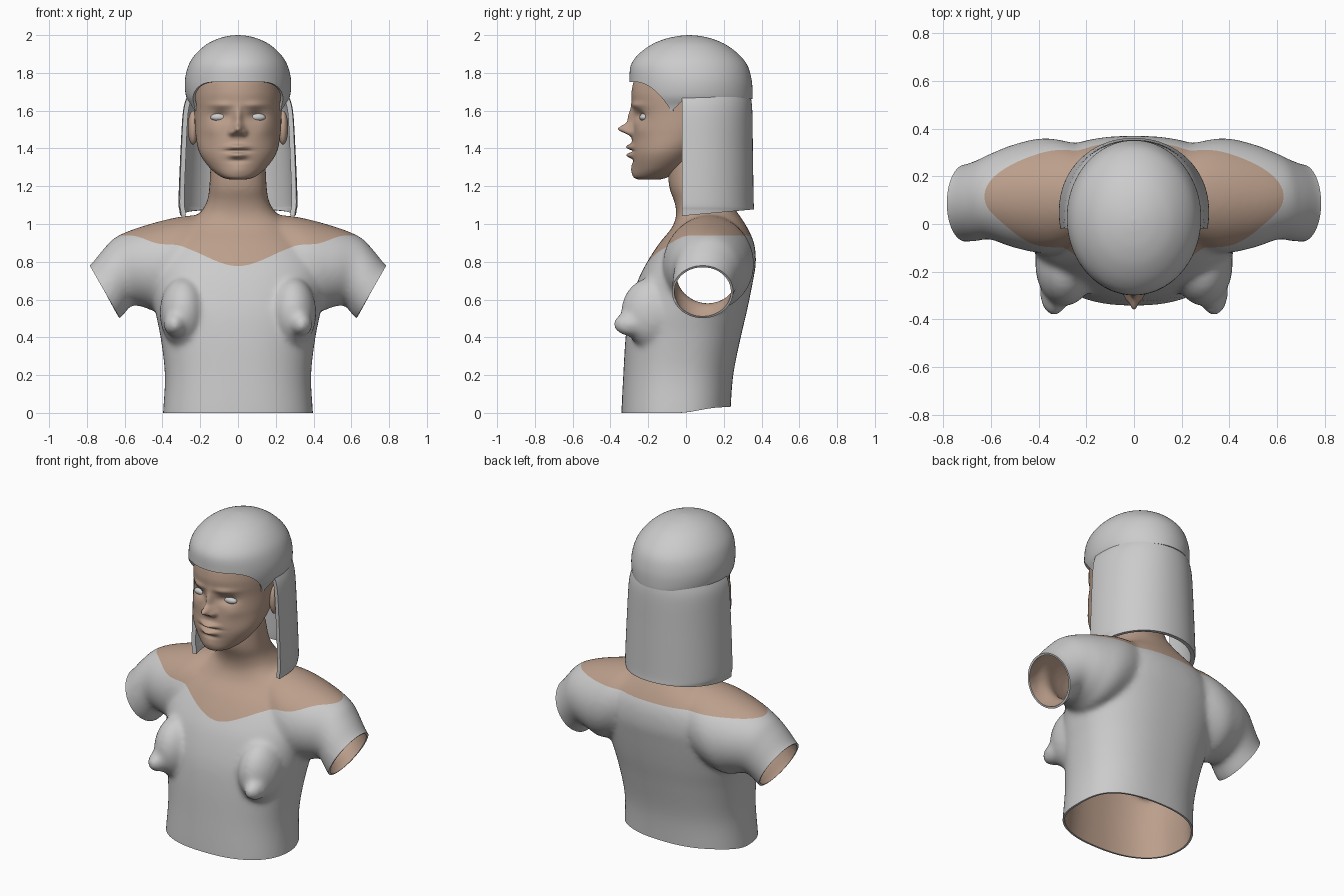
import bpy, bmesh, math
from mathutils import Vector

cube = bpy.data.objects.get("Cube")
if cube:
    bpy.data.objects.remove(cube, do_unlink=True)


def material(name, rgb):
    m = bpy.data.materials.new(name)
    m.use_nodes = True
    m.diffuse_color = (*rgb, 1)
    m.node_tree.nodes["Principled BSDF"].inputs["Base Color"].default_value = (*rgb, 1)
    return m


GREY = material("light grey", (0.6, 0.6, 0.6))
SKIN = material("skin", (0.5, 0.345, 0.26))


def ease(t):
    t = max(0.0, min(1.0, t))
    return t * t * (3 - 2 * t)


# Cross-sections are (centre, half axis u, half axis v)
def level(z, half_width, front, back):
    return (Vector((0, (front + back) / 2, z)), Vector((half_width, 0, 0)),
            Vector((0, (back - front) / 2, 0)))


def sleeve(side, top, bottom, front, back):
    t = Vector((side * top[0], 0, top[1]))
    b = Vector((side * bottom[0], 0, bottom[1]))
    mid = Vector((0, (front + back) / 2, 0))
    return ((t + b) / 2 + mid, Vector((0, (back - front) / 2, 0)), (t - b) / 2)


def spline(p0, p1, p2, p3, t):
    return 0.5 * (2 * p1 + (p2 - p0) * t + (2 * p0 - 5 * p1 + 4 * p2 - p3) * t * t
                  + (3 * p1 - p0 - 3 * p2 + p3) * t ** 3)


def loft(bm, sections, sides=96, steps=6, power=2.0, caps=(True, True)):
    """Skin a smooth tube through the cross-sections."""
    last = len(sections) - 1
    rings = []
    for k in range(last * steps + 1):
        i = min(k // steps, last - 1)
        t = k / steps - i
        ids = [max(i - 1, 0), i, i + 1, min(i + 2, last)]
        c, u, v = [spline(*[sections[j][a] for j in ids], t) for a in range(3)]
        ring = []
        for s in range(sides):
            ang = math.tau * s / sides
            cs, sn = math.cos(ang), math.sin(ang)
            ring.append(bm.verts.new(
                c + u * math.copysign(abs(cs) ** (2 / power), cs)
                + v * math.copysign(abs(sn) ** (2 / power), sn)))
        rings.append(ring)
    faces = []
    for a, b in zip(rings, rings[1:]):
        for s in range(sides):
            n = (s + 1) % sides
            faces.append(bm.faces.new((a[s], a[n], b[n], b[s])))
    for use, ring in zip(caps, (rings[0], rings[-1])):
        if use:
            faces.append(bm.faces.new(ring))
    bmesh.ops.recalc_face_normals(bm, faces=faces)


def ellipsoid(bm, centre, radii):
    made = bmesh.ops.create_uvsphere(bm, u_segments=24, v_segments=16, radius=1)["verts"]
    for v in made:
        v.co = Vector(c + r * p for c, r, p in zip(centre, radii, v.co))


def score(bm, field):
    """Cut new edges along the zero line of a field."""
    new = []
    for e in list(bm.edges):
        a, b = field(e.verts[0].co), field(e.verts[1].co)
        if a * b < 0:
            new.append(bmesh.utils.edge_split(e, e.verts[0], a / (a - b))[1])
    bmesh.ops.connect_verts(bm, verts=new)


def trim(bm, field):
    score(bm, field)
    gone = [f for f in bm.faces if field(f.calc_center_median()) < 0]
    bmesh.ops.delete(bm, geom=gone, context='FACES')


def finish(name, bm, mats, thickness=0):
    mesh = bpy.data.meshes.new(name)
    for f in bm.faces:
        f.smooth = True
    bm.to_mesh(mesh)
    bm.free()
    for m in mats:
        mesh.materials.append(m)
    ob = bpy.data.objects.new(name, mesh)
    bpy.context.collection.objects.link(ob)
    if thickness:
        mod = ob.modifiers.new("shell", 'SOLIDIFY')
        mod.thickness = thickness
        mod.offset = -1
        mod.material_offset = len(mats) - 1
        split = ob.modifiers.new("crisp rim", 'EDGE_SPLIT')
        split.split_angle = math.radians(50)
    return ob


# Torso: chest, shoulders and bust blended into one skin
bm = bmesh.new()
loft(bm, [level(*s) for s in (
    (-0.08, 0.4, -0.34, 0.23), (0, 0.397, -0.342, 0.235), (0.2, 0.387, -0.332, 0.25),
    (0.4, 0.41, -0.32, 0.29), (0.55, 0.44, -0.3, 0.325), (0.7, 0.46, -0.255, 0.355),
    (0.8, 0.45, -0.205, 0.37), (0.9, 0.4, -0.14, 0.36), (0.98, 0.31, -0.075, 0.325),
    (1.05, 0.21, -0.052, 0.28), (1.12, 0.165, -0.062, 0.23), (1.2, 0.152, -0.09, 0.18),
    (1.35, 0.145, -0.1, 0.14))], power=2.35)
for side in (-1, 1):
    loft(bm, [sleeve(side, *s) for s in (
        ((0.12, 1.05), (0.25, 0.6), -0.06, 0.32), ((0.3, 1.04), (0.42, 0.54), -0.12, 0.36),
        ((0.5, 0.99), (0.5, 0.56), -0.1, 0.335), ((0.64, 0.935), (0.56, 0.57), -0.065, 0.295),
        ((0.71, 0.87), (0.59, 0.54), -0.07, 0.27), ((0.785, 0.78), (0.625, 0.5), -0.075, 0.25),
        ((0.85, 0.74), (0.69, 0.46), -0.075, 0.25))], sides=64)
    ellipsoid(bm, (side * 0.29, -0.17, 0.53), (0.125, 0.175, 0.19))
    ellipsoid(bm, (side * 0.335, -0.29, 0.47), (0.06, 0.095, 0.065))
blank = finish("torso_blank", bm, [])
remesh = blank.modifiers.new("blend", 'REMESH')
remesh.mode = 'VOXEL'
remesh.voxel_size = 0.014
soften = blank.modifiers.new("soften", 'SMOOTH')
soften.factor = 0.5
soften.iterations = 14
bpy.context.view_layer.update()
blended = blank.evaluated_get(bpy.context.evaluated_depsgraph_get())
bm = bmesh.new()
bm.from_mesh(blended.to_mesh())
bpy.data.objects.remove(blank, do_unlink=True)


def cuff(p):
    if abs(p.x) < 0.55:
        return 1
    return -0.868 * (abs(p.x) - 0.705) + 0.496 * (p.z - 0.64)


def hem(p):
    return p.z - 0.03 * ease((p.y + 0.05) / 0.25)


def neckline(p):
    x = abs(p.x)
    front = 0.777 + 0.112 * ease(x / 0.36) + 0.045 * ease((x - 0.4) / 0.25)
    return p.z - front - (0.94 - front) * ease((p.y + 0.12) / 0.16)


trim(bm, cuff)
trim(bm, hem)
score(bm, neckline)
for f in bm.faces:
    f.material_index = int(neckline(f.calc_center_median()) > 0)
finish("torso_and_top", bm, [GREY, SKIN], 0.012)

# Head, with the features pushed out of or into the front
bm = bmesh.new()
loft(bm, [level(*s) for s in (
    (1.235, 0.04, -0.25, -0.14), (1.25, 0.09, -0.277, -0.09), (1.3, 0.152, -0.283, 0),
    (1.38, 0.205, -0.288, 0.09), (1.48, 0.225, -0.284, 0.2), (1.58, 0.23, -0.278, 0.25),
    (1.7, 0.228, -0.288, 0.27), (1.8, 0.2, -0.25, 0.25), (1.9, 0.1, -0.12, 0.14))],
    sides=160, steps=14)
features = (  # x, z, width, height, push
    (0, 1.56, 0.022, 0.055, -0.03), (0, 1.502, 0.027, 0.026, -0.068),
    (0.032, 1.484, 0.016, 0.017, -0.028), (0, 1.408, 0.05, 0.014, -0.032),
    (0, 1.364, 0.042, 0.014, -0.03), (0, 1.386, 0.06, 0.006, 0.014),
    (0, 1.335, 0.05, 0.012, 0.008), (0, 1.285, 0.05, 0.03, -0.008),
    (0.095, 1.572, 0.045, 0.026, 0.026), (0.09, 1.63, 0.06, 0.016, -0.012),
    (0.14, 1.5, 0.045, 0.04, -0.008))
for v in bm.verts:
    if v.co.y < -0.05:
        x, z = abs(v.co.x), v.co.z
        v.co.y += sum(d * math.exp(-((x - cx) / w) ** 2 - ((z - cz) / h) ** 2)
                      for cx, cz, w, h, d in features)
finish("head", bm, [SKIN])

# Eyes and ears
for side, label in ((1, "left"), (-1, "right")):
    bm = bmesh.new()
    ellipsoid(bm, (side * 0.1, -0.222, 1.565), (0.046, 0.024, 0.021))
    finish(label + "_eye", bm, [GREY])
    bm = bmesh.new()
    ellipsoid(bm, (side * 0.238, 0.03, 1.51), (0.028, 0.045, 0.09))
    finish(label + "_ear", bm, [SKIN])


# Hair cap over the skull with a swept front hairline
def hairline(p):
    t = max(0.0, min(1.0, (p.y + 0.27) / 0.19))
    return p.z - (1.752 - 0.15 * t * t + 0.06 * ease((p.y + 0.08) / 0.08))


bm = bmesh.new()
loft(bm, [level(*s) for s in (
    (1.56, 0.235, -0.27, 0.34), (1.62, 0.25, -0.285, 0.347), (1.68, 0.276, -0.296, 0.352),
    (1.76, 0.281, -0.299, 0.348), (1.84, 0.262, -0.292, 0.325), (1.9, 0.224, -0.25, 0.277),
    (1.95, 0.168, -0.182, 0.21), (1.98, 0.108, -0.11, 0.14), (1.995, 0.053, -0.04, 0.075),
    (2.0, 0.004, 0.012, 0.02))], caps=(False, True))
trim(bm, hairline)
finish("hair_cap", bm, [GREY], 0.014)

# Long hair hanging behind the ears
bm = bmesh.new()
loft(bm, [level(*s) for s in (
    (1.0, 0.3, -0.26, 0.345), (1.07, 0.31, -0.26, 0.36), (1.13, 0.315, -0.26, 0.358),
    (1.4, 0.304, -0.27, 0.354), (1.6, 0.291, -0.28, 0.351), (1.68, 0.268, -0.28, 0.342))],
    power=2.1, caps=(False, False))
trim(bm, lambda p: p.y + 0.02)
trim(bm, lambda p: p.z - 1.045 - 0.09 * p.y)
finish("hair_curtain", bm, [GREY], 0.025)
